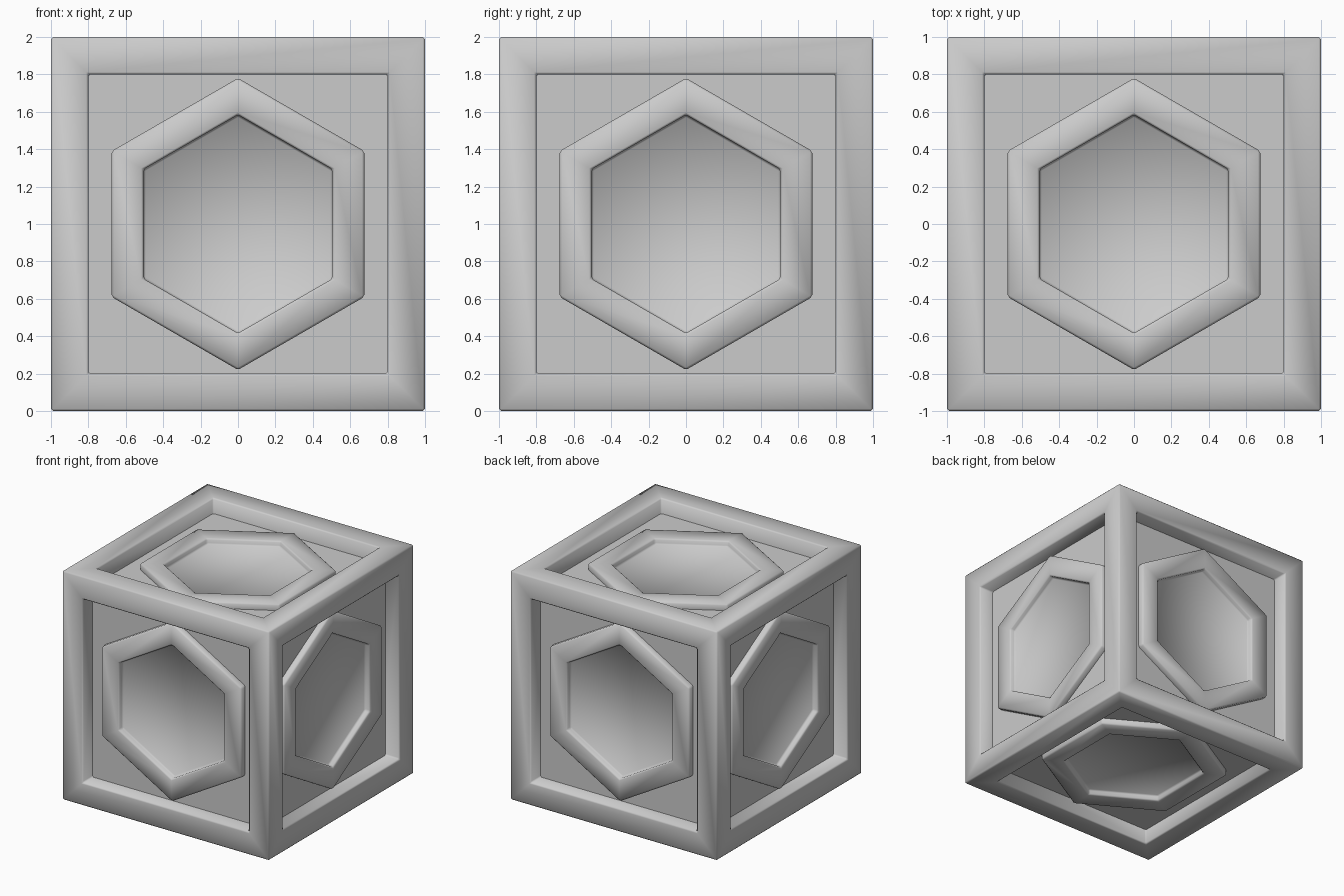
import bpy, bmesh
from math import pi, cos, sin, radians
from mathutils import Matrix, Vector

if "Cube" in bpy.data.objects:
    bpy.data.objects.remove(bpy.data.objects["Cube"])

CENTRE = Vector((0, 0, 1))


def finish(name, bm, bevel=0.012, smooth=True):
    bmesh.ops.recalc_face_normals(bm, faces=bm.faces[:])
    me = bpy.data.meshes.new(name)
    bm.to_mesh(me)
    bm.free()
    ob = bpy.data.objects.new(name, me)
    bpy.context.collection.objects.link(ob)
    if bevel:
        mod = ob.modifiers.new("edge_bevel", 'BEVEL')
        mod.width = bevel
        mod.segments = 1
        mod.limit_method = 'ANGLE'
        mod.angle_limit = radians(30)
    for p in me.polygons:
        p.use_smooth = smooth
    return ob


def sink(bm, face, depth):
    """Push a face straight inwards, leaving walls behind it."""
    n = face.normal.copy()
    new = bmesh.ops.extrude_discrete_faces(bm, faces=[face])['faces'][0]
    bmesh.ops.translate(bm, verts=new.verts[:], vec=-n * depth)
    return new


# Outer cube frame: square bars around six openings
bm = bmesh.new()
bmesh.ops.create_cube(bm, size=2)
bm.normal_update()
sides = bm.faces[:]
bmesh.ops.inset_individual(bm, faces=sides, thickness=0.2, use_even_offset=True)
bm.normal_update()
floors = [sink(bm, f, 0.195) for f in sides]
bmesh.ops.delete(bm, geom=floors, context='FACES')
finish("cube_frame", bm).location = CENTRE

# Inner box that shows as the recessed flat panels
bm = bmesh.new()
bmesh.ops.create_cube(bm, size=1.73)
finish("inner_box", bm, bevel=0, smooth=False).location = CENTRE


# Hexagonal rimmed plate, one on each side
def hex_plate(name, rot):
    bm = bmesh.new()
    top = [bm.verts.new((0.78 * cos(pi / 2 + i * pi / 3),
                         0.78 * sin(pi / 2 + i * pi / 3), 0.92)) for i in range(6)]
    low = [bm.verts.new((v.co.x, v.co.y, 0.82)) for v in top]
    face = bm.faces.new(top)
    for i in range(6):
        j = (i + 1) % 6
        bm.faces.new((top[i], low[i], low[j], top[j]))
    bm.faces.new(low[::-1])
    bm.normal_update()
    bmesh.ops.inset_individual(bm, faces=[face], thickness=0.17, use_even_offset=True)
    bm.normal_update()
    sink(bm, face, 0.05)
    ob = finish(name, bm)
    ob.matrix_world = Matrix.Translation(CENTRE) @ rot


upright = Matrix.Rotation(pi / 2, 4, 'X')
for k, side in enumerate(("front", "right", "back", "left")):
    hex_plate("hex_plate_" + side, Matrix.Rotation(k * pi / 2, 4, 'Z') @ upright)
hex_plate("hex_plate_top", Matrix.Identity(4))
hex_plate("hex_plate_bottom", Matrix.Rotation(pi, 4, 'X'))
